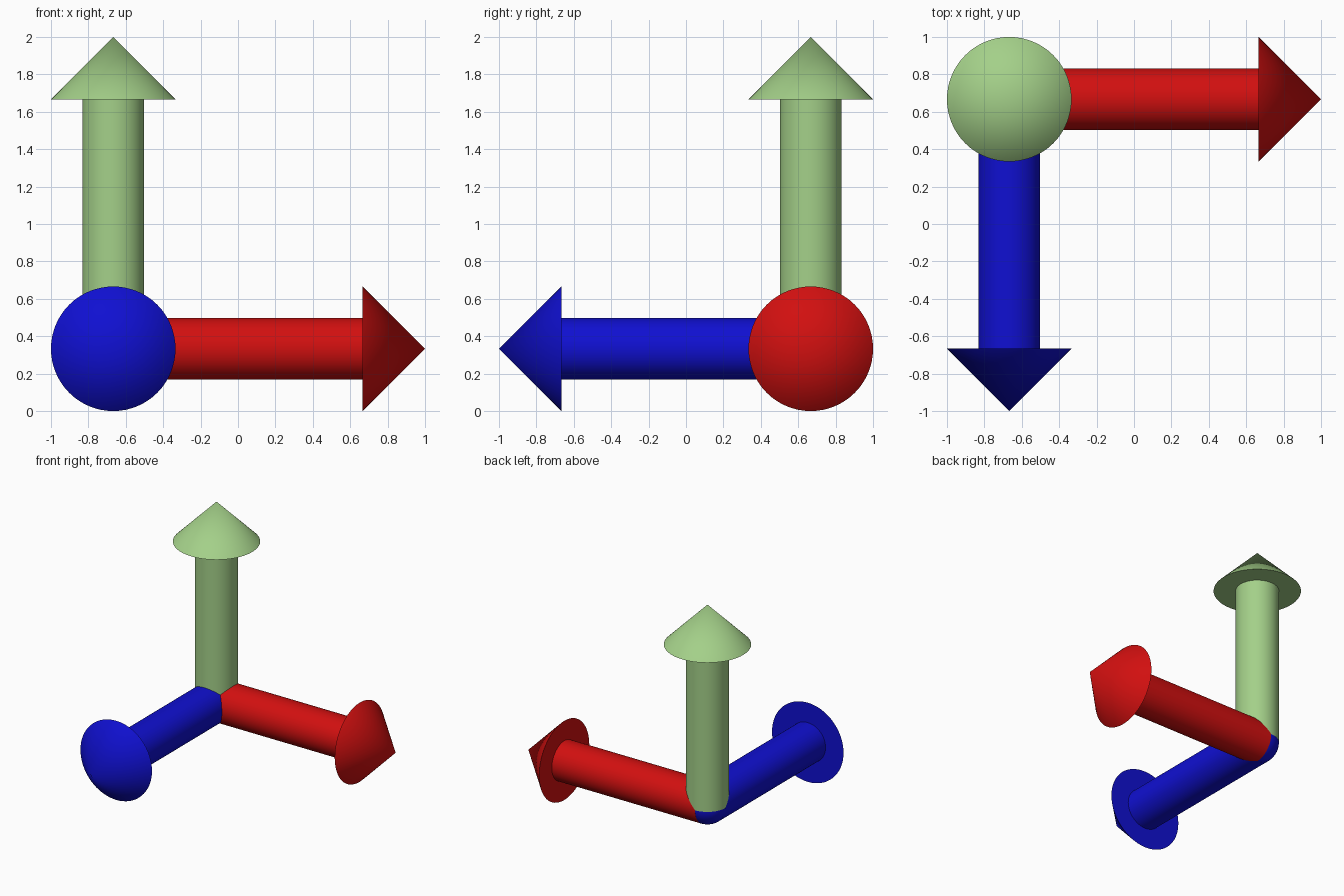
import bpy
from mathutils import Vector

cube = bpy.data.objects.get("Cube")
if cube:
    bpy.data.objects.remove(cube, do_unlink=True)

ORIGIN = Vector((-0.667, 0.667, 0.333))
SHAFT_RADIUS = 0.1655
SHAFT_LENGTH = 1.333
HEAD_RADIUS = 0.333
HEAD_LENGTH = 0.334
SIDES = 64


def make_material(name, rgb):
    mat = bpy.data.materials.new(name)
    color = (*rgb, 1.0)
    mat.diffuse_color = color
    mat.use_nodes = True
    for node in mat.node_tree.nodes:
        if node.type == 'BSDF_PRINCIPLED':
            node.inputs["Base Color"].default_value = color
    return mat


def finish(name, mat):
    obj = bpy.context.object
    obj.name = name
    obj.data.name = name
    obj.data.materials.append(mat)
    bpy.ops.object.shade_smooth_by_angle()
    return obj


def arrow(name, direction, mat):
    axis = Vector(direction)
    rotation = axis.to_track_quat('Z', 'Y').to_euler()
    # Straight shaft starting at the shared corner
    bpy.ops.mesh.primitive_cylinder_add(
        vertices=SIDES, radius=SHAFT_RADIUS, depth=SHAFT_LENGTH,
        location=ORIGIN + axis * SHAFT_LENGTH / 2, rotation=rotation)
    finish(name + "_shaft", mat)
    # Pointed head with a flat base
    bpy.ops.mesh.primitive_cone_add(
        vertices=SIDES, radius1=HEAD_RADIUS, radius2=0, depth=HEAD_LENGTH,
        location=ORIGIN + axis * (SHAFT_LENGTH + HEAD_LENGTH / 2), rotation=rotation)
    finish(name + "_head", mat)


red = make_material("red", (0.64, 0.005, 0.005))
green = make_material("pale green", (0.37, 0.63, 0.25))
blue = make_material("blue", (0.005, 0.005, 0.64))

arrow("side_arrow", (1, 0, 0), red)
arrow("front_arrow", (0, -1, 0), blue)
arrow("up_arrow", (0, 0, 1), green)

# Rounded joint where the three shafts meet
bpy.ops.mesh.primitive_uv_sphere_add(
    segments=SIDES, ring_count=32, radius=SHAFT_RADIUS - 0.0005, location=ORIGIN)
finish("corner_joint", blue)
